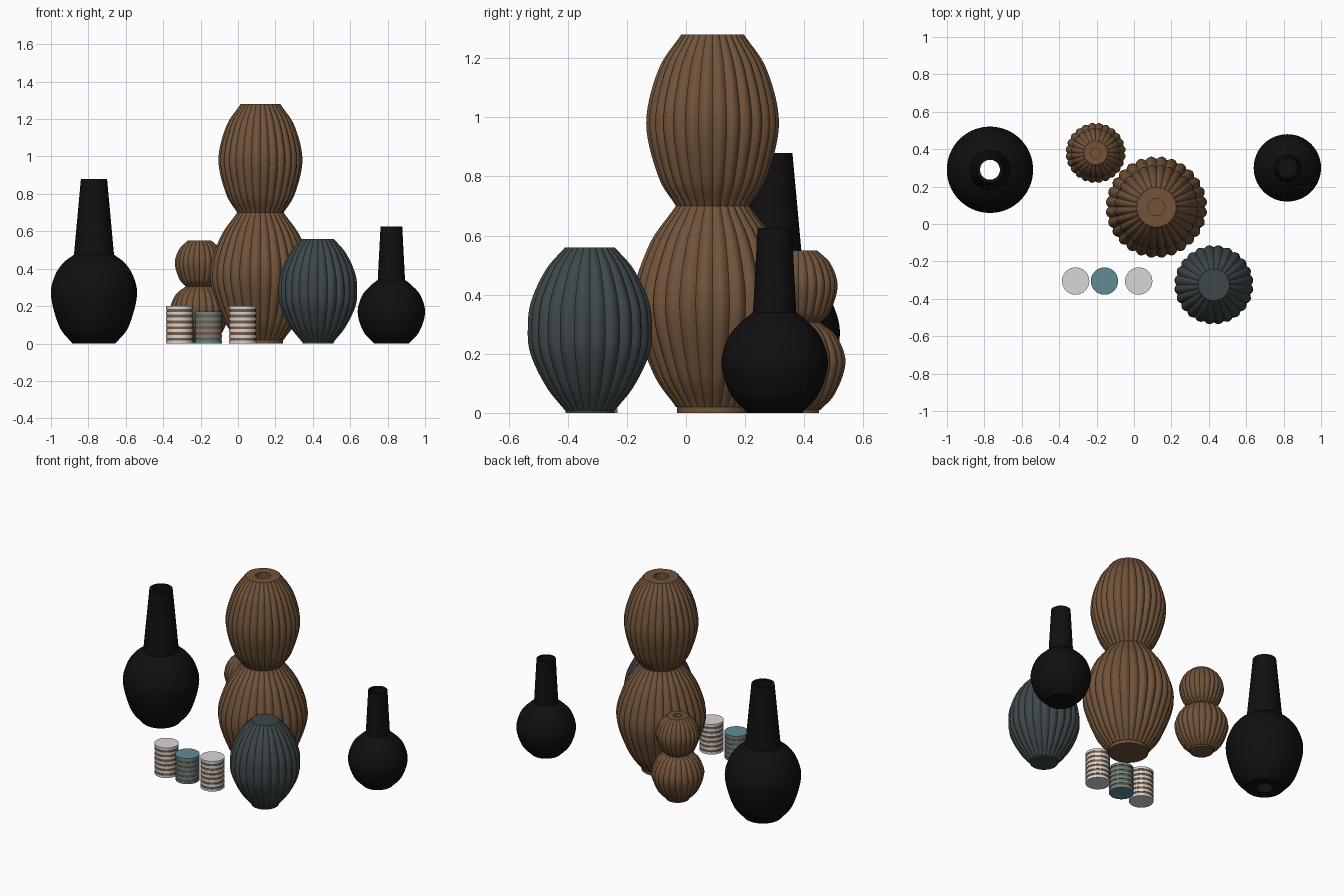
import bpy, bmesh, math
from mathutils import Vector

cube = bpy.data.objects.get("Cube")
if cube:
    bpy.data.objects.remove(cube, do_unlink=True)


def material(name, r, g, b):
    m = bpy.data.materials.new(name)
    m.use_nodes = True
    m.diffuse_color = (r, g, b, 1)
    bsdf = m.node_tree.nodes["Principled BSDF"]
    bsdf.inputs["Base Color"].default_value = (r, g, b, 1)
    bsdf.inputs["Roughness"].default_value = 0.7
    return m


brown = material("brown wicker", 0.165, 0.088, 0.042)
slate = material("slate grey", 0.047, 0.063, 0.067)
black = material("matte black", 0.005, 0.005, 0.005)
white = material("off white", 0.68, 0.68, 0.68)
teal = material("teal", 0.125, 0.26, 0.295)
cord = material("cord brown", 0.2, 0.105, 0.052)


def spline(points, steps=7):
    """Smooth profile through the given (radius, height) points."""
    p = [Vector(q) for q in points]
    p = [2 * p[0] - p[1]] + p + [2 * p[-1] - p[-2]]
    out = []
    for a, b, c, d in zip(p, p[1:], p[2:], p[3:]):
        for i in range(steps):
            t = i / steps
            out.append(0.5 * (2 * b + (c - a) * t + (2 * a - 5 * b + 4 * c - d) * t ** 2
                              + (3 * b - a - 3 * c + d) * t ** 3))
    return out + [p[-2]]


def lathe(name, x, y, mats, rings, segments=64, lobes=0, depth=0.0, band=None):
    """Spin (radius, height, ribbed) rings; ribs are rounded lobes with sharp grooves."""
    bm = bmesh.new()
    rows = []
    for r, z, ribbed in rings:
        row = []
        for i in range(segments):
            a = math.tau * i / segments
            k = r
            if ribbed and lobes:
                k *= 1 - depth * (1 - abs(math.sin(a * lobes / 2)))
            row.append(bm.verts.new((k * math.cos(a), k * math.sin(a), z)))
        rows.append(row)
    for j, (low, high) in enumerate(zip(rows, rows[1:])):
        for i in range(segments):
            n = (i + 1) % segments
            f = bm.faces.new((low[i], low[n], high[n], high[i]))
            f.material_index = band(j) if band else 0
    bmesh.ops.remove_doubles(bm, verts=bm.verts, dist=1e-5)
    mesh = bpy.data.meshes.new(name)
    bm.to_mesh(mesh)
    bm.free()
    for m in mats:
        mesh.materials.append(m)
    ob = bpy.data.objects.new(name, mesh)
    ob.location = (x, y, 0)
    bpy.context.collection.objects.link(ob)
    bpy.ops.object.select_all(action="DESELECT")
    ob.select_set(True)
    bpy.context.view_layer.objects.active = ob
    bpy.ops.object.shade_smooth_by_angle(angle=math.radians(30))
    return ob


def tag(points, ribbed):
    return [(p[0], p[1], ribbed) for p in points]


def ribbed_gourd(name, x, y, foot, lower, upper, hole, lobes):
    """Two stacked fluted bulbs with a plain foot and a bored flat top."""
    top_r, top_z = upper[-1]
    rings = tag([(0, 0), (foot, 0), (foot, lower[0][1])], False)
    rings += tag(spline(lower), True) + tag(spline(upper)[1:], True)
    rings += tag([(top_r * 0.98, top_z), (hole, top_z),
                  (hole, top_z * 0.8), (0, top_z * 0.8)], False)
    return lathe(name, x, y, [brown], rings, lobes * 6, lobes, 0.055)


# Large and small double gourds
ribbed_gourd("large_gourd_vase", 0.12, 0.09, 0.12,
             [(0.125, 0.02), (0.205, 0.14), (0.272, 0.36), (0.22, 0.56), (0.125, 0.7)],
             [(0.125, 0.7), (0.185, 0.8), (0.226, 0.98), (0.185, 1.16), (0.107, 1.28)],
             0.045, 28)
ribbed_gourd("small_gourd_vase", -0.205, 0.38, 0.07,
             [(0.075, 0.01), (0.125, 0.065), (0.161, 0.17), (0.13, 0.26), (0.075, 0.305)],
             [(0.075, 0.305), (0.11, 0.345), (0.134, 0.43), (0.11, 0.505), (0.064, 0.55)],
             0.027, 24)

# Fluted barrel vase
barrel = spline([(0.085, 0.008), (0.15, 0.09), (0.203, 0.2), (0.212, 0.29),
                 (0.2, 0.38), (0.15, 0.485), (0.085, 0.56)])
lathe("barrel_vase", 0.427, -0.325, [slate],
      tag([(0, 0), (0.083, 0), (0.083, 0.008)], False) + tag(barrel, True)
      + tag([(0.083, 0.56), (0, 0.56)], False), 24 * 6, 24, 0.055)

# Black bottle vases: the tall one is bored right through
tall = spline([(0.115, 0), (0.185, 0.09), (0.23, 0.255), (0.21, 0.36),
               (0.165, 0.43), (0.107, 0.475)])
lathe("tall_bottle_vase", -0.77, 0.29, [black],
      tag([(0.053, 0.87), (0.053, 0), (0.115, 0)], False) + tag(tall, False)
      + tag([(0.07, 0.88), (0.053, 0.88), (0.053, 0.87)], False))
short = spline([(0.092, 0), (0.15, 0.065), (0.18, 0.165), (0.157, 0.255),
                (0.11, 0.31), (0.073, 0.34)])
lathe("short_bottle_vase", 0.82, 0.3, [black],
      tag([(0, 0), (0.092, 0)], False) + tag(short, False)
      + tag([(0.058, 0.625), (0.048, 0.625), (0.048, 0.45), (0, 0.45)], False))


# Striped cups: plain bands with slightly recessed cord wraps
def striped_cup(name, x, height, colour, wraps):
    bands = 2 * wraps + 1
    rings = [(0, 0, False)]
    for i in range(bands):
        r = 0.07 if i % 2 else 0.073
        rings += [(r, height * i / bands, False), (r, height * (i + 1) / bands, False)]
    rings.append((0, height, False))
    # every second wall strip is cord
    lathe(name, x, -0.305, [colour, cord], rings, 48, band=lambda j: int(j % 4 == 3))


striped_cup("left_striped_cup", 0.025, 0.2, white, 6)
striped_cup("middle_striped_cup", -0.158, 0.17, teal, 5)
striped_cup("right_striped_cup", -0.312, 0.2, white, 6)
